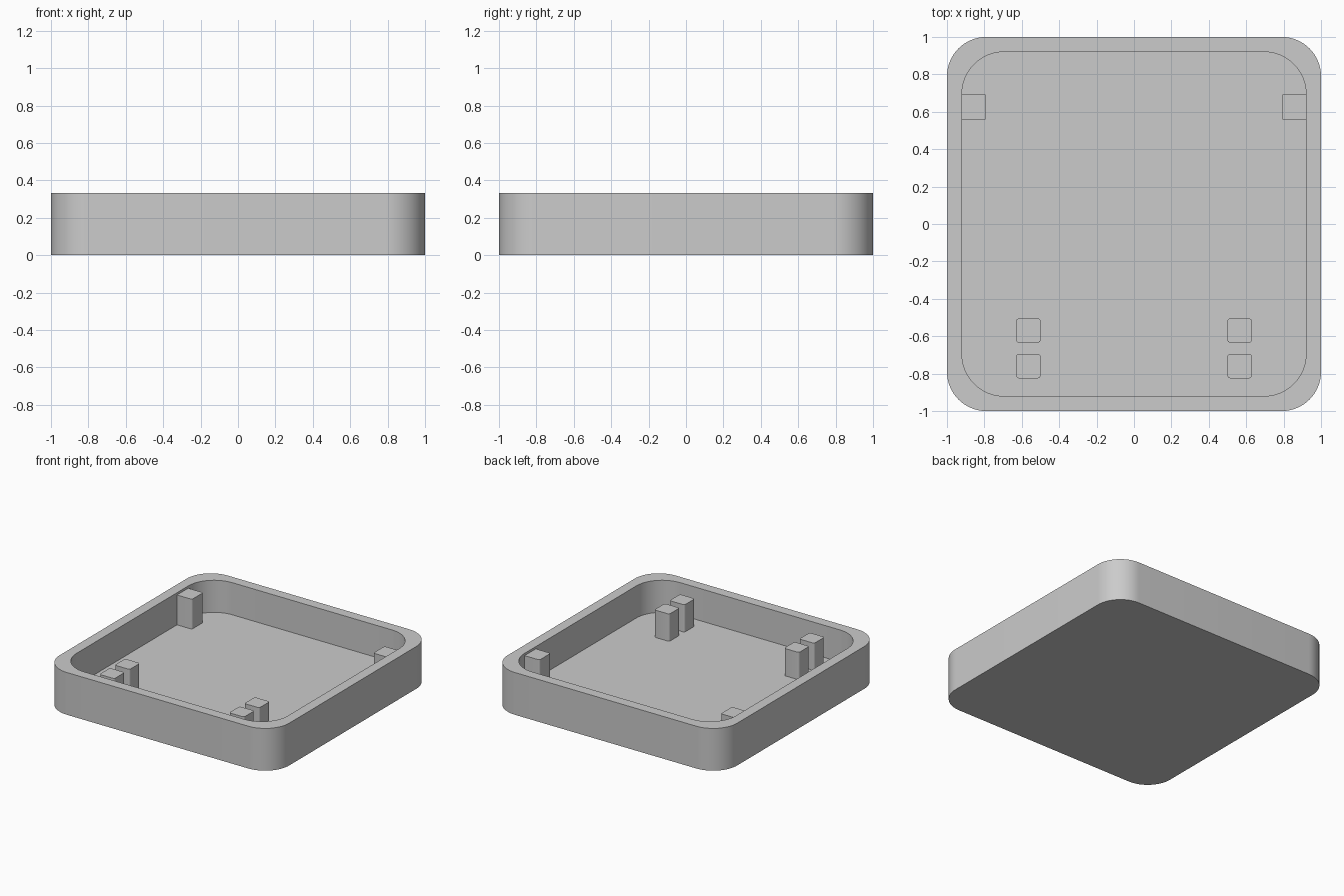
import bpy
import bmesh
import math

if "Cube" in bpy.data.objects:
    bpy.data.objects.remove(bpy.data.objects["Cube"], do_unlink=True)

HEIGHT = 0.333
FLOOR = 0.08
OUTER, INNER = 1.0, 0.92

grey = bpy.data.materials.new("light_grey")
grey.use_nodes = True
colour = (0.6, 0.6, 0.6, 1)
grey.diffuse_color = colour
grey.node_tree.nodes["Principled BSDF"].inputs["Base Color"].default_value = colour


def rounded_loop(x0, x1, y0, y1, radii, steps):
    """Outline points; radii are for corners +x+y, -x+y, -x-y, +x-y."""
    corners = [(x1, y1, -1, -1), (x0, y1, 1, -1), (x0, y0, 1, 1), (x1, y0, -1, 1)]
    points = []
    for i, (x, y, sx, sy) in enumerate(corners):
        r = radii[i]
        if r == 0:
            points.append((x, y))
            continue
        for k in range(steps + 1):
            a = math.pi / 2 * (i + k / steps)
            points.append((x + sx * r + r * math.cos(a), y + sy * r + r * math.sin(a)))
    return points


def finish(name, bm):
    bmesh.ops.recalc_face_normals(bm, faces=bm.faces)
    mesh = bpy.data.meshes.new(name)
    bm.to_mesh(mesh)
    bm.free()
    mesh.materials.append(grey)
    obj = bpy.data.objects.new(name, mesh)
    bpy.context.collection.objects.link(obj)
    bpy.ops.object.select_all(action='DESELECT')
    obj.select_set(True)
    bpy.context.view_layer.objects.active = obj
    bpy.ops.object.shade_smooth_by_angle(angle=math.radians(30))
    return obj


def skin(name, rings):
    """Bridge matching outlines in order and cap both ends."""
    bm = bmesh.new()
    loops = [[bm.verts.new((x, y, z)) for x, y in outline] for outline, z in rings]
    for a, b in zip(loops, loops[1:]):
        for i in range(len(a)):
            j = (i + 1) % len(a)
            bm.faces.new((a[i], a[j], b[j], b[i]))
    bm.faces.new(loops[0][::-1])
    bm.faces.new(loops[-1])
    return finish(name, bm)


# Open tray: outside wall, rim, inside wall and floor in one skin
outside = rounded_loop(-OUTER, OUTER, -OUTER, OUTER, [0.21] * 4, 16)
inside = rounded_loop(-INNER, INNER, -INNER, INNER, [0.225] * 4, 16)
skin("tray", [(outside, 0), (outside, HEIGHT), (inside, HEIGHT), (inside, FLOOR)])

# Support posts, mirrored left and right
R = 0.015
for side, sign in (("left", 1), ("right", -1)):
    def post(name, x0, x1, y0, y1, top, radii):
        if sign < 0:
            x0, x1 = -x1, -x0
            radii = [radii[1], radii[0], radii[3], radii[2]]
        outline = rounded_loop(x0, x1, y0, y1, radii, 4)
        skin(f"{side}_{name}", [(outline, FLOOR - 0.005), (outline, top)])

    post("front_outer_post", 0.5, 0.63, -0.825, -0.695, 0.295, [R] * 4)
    post("front_inner_post", 0.5, 0.63, -0.635, -0.505, 0.295, [R] * 4)
    post("back_wall_post", 0.79, INNER + 0.005, 0.555, 0.695, 0.315, [0, R, R, 0])
